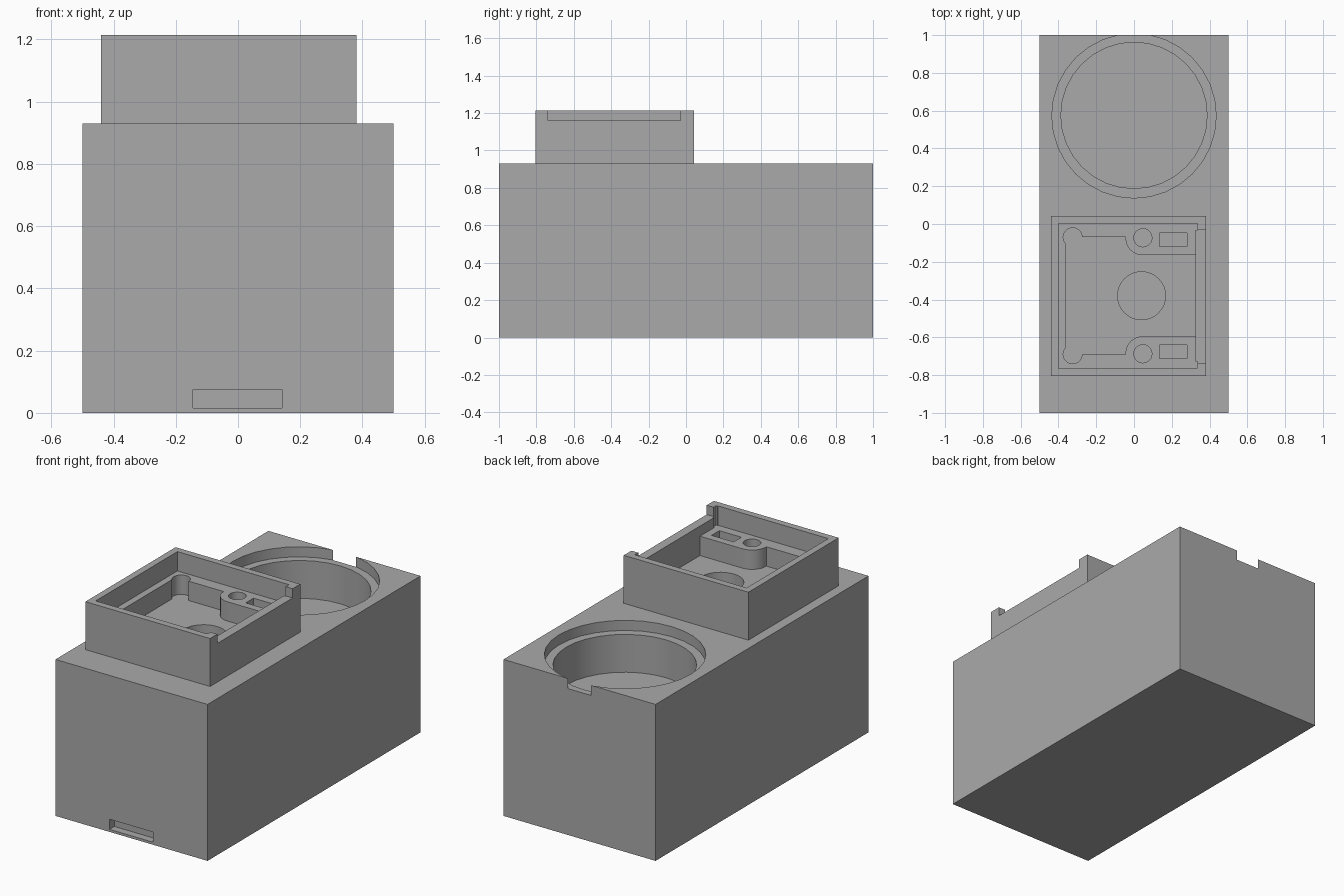
import bpy, bmesh
from math import cos, sin, radians

old = bpy.data.objects.get("Cube")
if old:
    bpy.data.objects.remove(old, do_unlink=True)

GREY = (0.4, 0.4, 0.4, 1.0)
mat = bpy.data.materials.new("plain grey")
mat.use_nodes = True
mat.diffuse_color = GREY
next(n for n in mat.node_tree.nodes if n.type == 'BSDF_PRINCIPLED').inputs["Base Color"].default_value = GREY


def prism(name, points, z0, z1):
    """Extrude a flat outline from z0 to z1."""
    bm = bmesh.new()
    face = bm.faces.new([bm.verts.new((x, y, z0)) for x, y in points])
    top = bmesh.ops.extrude_face_region(bm, geom=[face])["geom"]
    for v in top:
        if isinstance(v, bmesh.types.BMVert):
            v.co.z = z1
    bmesh.ops.recalc_face_normals(bm, faces=bm.faces)
    mesh = bpy.data.meshes.new(name)
    bm.to_mesh(mesh)
    bm.free()
    mesh.materials.append(mat)
    ob = bpy.data.objects.new(name, mesh)
    bpy.context.collection.objects.link(ob)
    return ob


def arc(cx, cy, r, a0, a1, n):
    return [(cx + r * cos(radians(a0 + (a1 - a0) * i / n)),
             cy + r * sin(radians(a0 + (a1 - a0) * i / n))) for i in range(n + 1)]


def box(name, x0, x1, y0, y1, z0, z1):
    return prism(name, [(x0, y0), (x1, y0), (x1, y1), (x0, y1)], z0, z1)


def cylinder(name, cx, cy, r, z0, z1, n=32):
    return prism(name, arc(cx, cy, r, 0, 360, n)[:-1], z0, z1)


def combine(target, tools, operation='DIFFERENCE'):
    """Apply booleans one after another and drop the helpers."""
    for tool in tools:
        tool.hide_render = True
        mod = target.modifiers.new("cut", 'BOOLEAN')
        mod.operation, mod.solver, mod.object = operation, 'EXACT', tool
    graph = bpy.context.evaluated_depsgraph_get()
    mesh = bpy.data.meshes.new_from_object(target.evaluated_get(graph))
    target.modifiers.clear()
    target.data = mesh
    for tool in tools:
        bpy.data.objects.remove(tool, do_unlink=True)


BASE_TOP, TRAY_TOP = 0.93, 1.215
LEDGE, FLOOR, LIP = 1.10, 0.985, 1.16
MID_Y = -0.38


def flip(y):
    return 2 * MID_Y - y


# Base block with the raised tray on top
body = box("stand_body", -0.5, 0.5, -1, 1, 0, BASE_TOP)
tray = box("tray_block", -0.44, 0.38, -0.805, 0.042, BASE_TOP - 0.1, TRAY_TOP)
combine(body, [tray], 'UNION')

# Pocket outline: keyhole corners on one side, rounded posts on the other
half = [(0.325, -0.165)]
half += arc(0.045, -0.075, 0.09, 270, 180, 8)
half += [(-0.045, -0.07)]
half += arc(-0.325, -0.07, 0.05, 0, 225, 16)
outline = half + [(x, flip(y)) for x, y in reversed(half)]

cutters = [
    # Round cup with a shallow wider rim that breaks through the back
    cylinder("cup_rim", 0, 0.5725, 0.435, 0.87, 1.0),
    cylinder("cup_well", 0, 0.575, 0.387, 0.645, 1.0),
    # Cable slot low on the front
    box("cable_slot", -0.145, 0.142, -1.1, -0.955, 0.015, 0.075),
    # Tray recess, its open side, and the deeper pocket
    box("tray_recess", -0.4, 0.325, -0.765, 0.002, LEDGE, 1.4),
    box("tray_opening", 0.3, 0.5, -0.737, -0.03, LIP, 1.4),
    prism("tray_pocket", outline, FLOOR, 1.3),
    cylinder("floor_hole", 0.04, MID_Y, 0.127, 0.645, 1.2),
]

# Mirrored details: screw holes, small slots and corner reliefs
for side in (lambda y: y, flip):
    def pair(name, x0, x1, ya, yb, z0):
        lo, hi = sorted((side(ya), side(yb)))
        return box(name, x0, x1, lo, hi, z0, 1.4)
    cutters += [
        cylinder("screw_hole", 0.047, side(-0.073), 0.048, FLOOR, 1.3, 24),
        pair("post_slot", 0.135, 0.28, -0.12, -0.047, FLOOR),
        pair("corner_relief", 0.31, 0.335, -0.032, 0.002, LEDGE),
    ]

combine(body, cutters)

# Smooth round walls, crisp edges
bpy.ops.object.select_all(action='DESELECT')
body.select_set(True)
bpy.context.view_layer.objects.active = body
bpy.ops.object.shade_smooth_by_angle(angle=radians(30))
